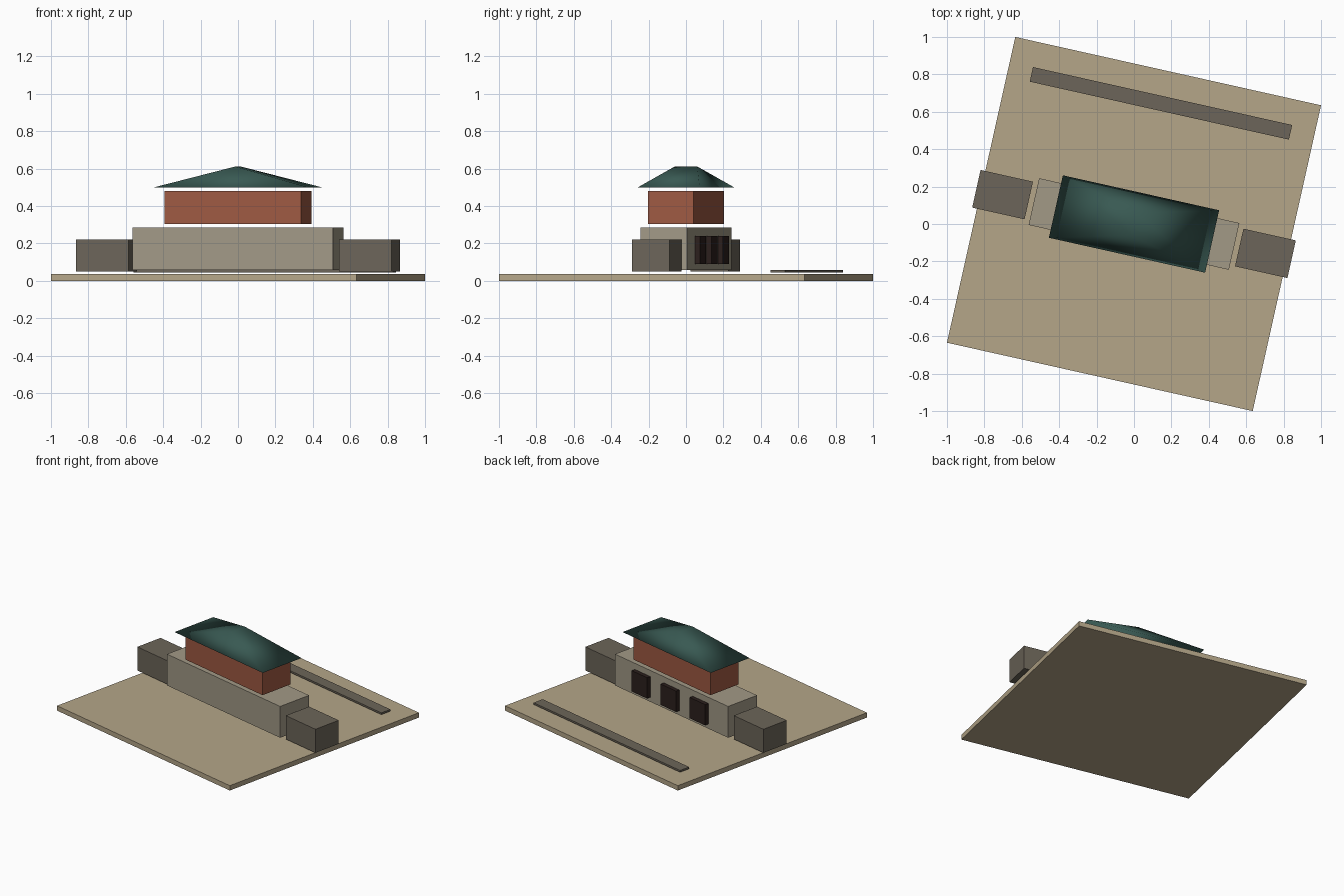
import bpy, bmesh, math
from mathutils import Matrix

if "Cube" in bpy.data.objects:
    bpy.data.objects.remove(bpy.data.objects["Cube"])

TURN = Matrix.Rotation(math.radians(-12.6), 4, 'Z')  # whole site is turned


def material(name, r, g, b):
    m = bpy.data.materials.new(name)
    m.diffuse_color = (r, g, b, 1)
    m.use_nodes = True
    m.node_tree.nodes["Principled BSDF"].inputs["Base Color"].default_value = m.diffuse_color
    return m


SAND = material("sand", .46, .38, .25)
PLASTER = material("plaster", .36, .32, .24)
BRICK = material("brick", .34, .10, .055)
TILE = material("green_tile", .04, .10, .085)
STONE = material("stone", .15, .13, .10)
DARK = material("dark_wood", .025, .014, .012)


def finish(bm, name, mat, smooth=False):
    bmesh.ops.recalc_face_normals(bm, faces=bm.faces)
    for f in bm.faces:
        f.smooth = smooth
    me = bpy.data.meshes.new(name)
    bm.to_mesh(me)
    bm.free()
    me.materials.append(mat)
    ob = bpy.data.objects.new(name, me)
    ob.matrix_world = TURN
    bpy.context.collection.objects.link(ob)


def box(name, mat, x, y, length, width, z0, z1):
    bm = bmesh.new()
    m = Matrix.Translation((x, y, (z0 + z1) / 2)) @ Matrix.Diagonal((length, width, z1 - z0, 1))
    bmesh.ops.create_cube(bm, size=1, matrix=m)
    finish(bm, name, mat)


# Ground plate and path strip behind the building
box("ground_plate", SAND, 0, 0, 1.675, 1.675, 0, .035)
box("path_strip", STONE, 0, .661, 1.42, .08, .045, .058)

# Two storeys
box("lower_storey", PLASTER, 0, 0, 1.097, .256, .058, .284)
box("upper_storey", BRICK, 0, 0, .748, .249, .304, .481)

# Wings at both ends
for side, s in (("left", -1), ("right", 1)):
    box(side + "_wing", STONE, s * .72, 0, .287, .206, .05, .22)

# Three openings on the back wall
for i in (-1, 0, 1):
    box(f"back_door_{i + 2}", DARK, i * .281, .139, .15, .034, .09, .24)

# Hipped roof with a short ridge running front to back
bm = bmesh.new()
L, W, R = .428, .171, .0615
a, b, c, d = [bm.verts.new((sx * L, sy * W, .498)) for sx, sy in ((-1, -1), (1, -1), (1, 1), (-1, 1))]
front, back = [bm.verts.new((0, y, .611)) for y in (-R, R)]
for face in ((d, c, b, a), (a, b, front), (b, c, back, front), (c, d, back), (d, a, front, back)):
    bm.faces.new(face)
finish(bm, "roof", TILE, smooth=True)
